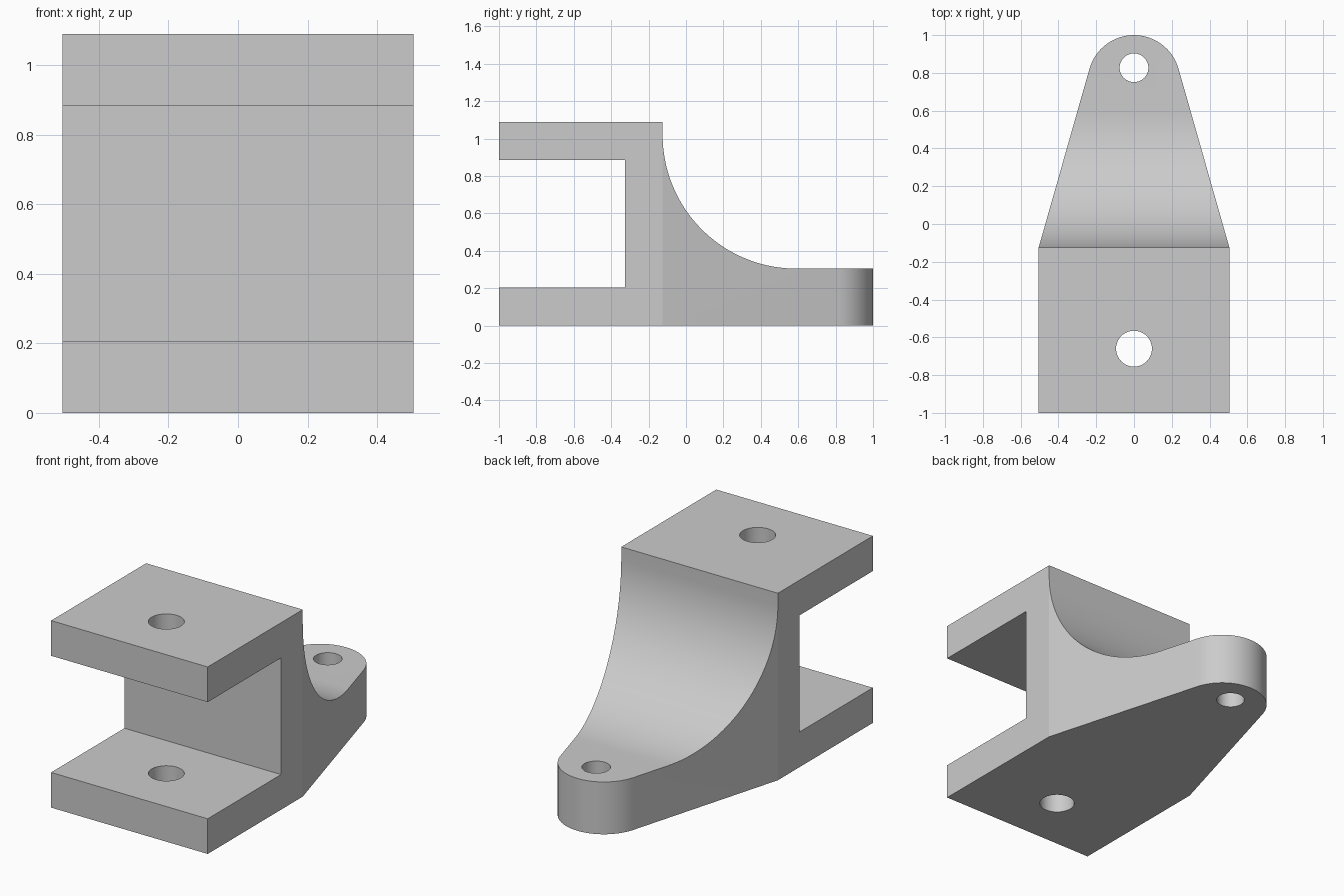
import bpy, bmesh
from math import sin, cos, pi, radians, atan2
from mathutils import Vector

cube = bpy.data.objects.get("Cube")
if cube:
    bpy.data.objects.remove(cube, do_unlink=True)

HALF_W, BACK_Y = 0.505, -0.125        # half width, rear face of the upright
HEIGHT, PLATE, FOOT = 1.09, 0.205, 0.305


def arc(cx, cy, r, start, end, n):
    """Points along an arc, angles in radians."""
    angles = [start + (end - start) * i / n for i in range(n + 1)]
    return [(cx + r * cos(a), cy + r * sin(a)) for a in angles]


def prism(name, points, offset, sweep):
    """Closed outline (as 3D points) swept along a vector."""
    bm = bmesh.new()
    face = bm.faces.new([bm.verts.new(Vector(p) + Vector(offset)) for p in points])
    ext = bmesh.ops.extrude_face_region(bm, geom=[face])
    moved = [g for g in ext["geom"] if isinstance(g, bmesh.types.BMVert)]
    bmesh.ops.translate(bm, verts=moved, vec=sweep)
    bmesh.ops.recalc_face_normals(bm, faces=bm.faces)
    mesh = bpy.data.meshes.new(name)
    bm.to_mesh(mesh)
    bm.free()
    obj = bpy.data.objects.new(name, mesh)
    bpy.context.collection.objects.link(obj)
    return obj


def combine(target, cutter, operation):
    """Apply a boolean and remove the helper."""
    bpy.context.view_layer.objects.active = target
    mod = target.modifiers.new("cut", "BOOLEAN")
    mod.operation, mod.solver, mod.object = operation, "EXACT", cutter
    bpy.ops.object.modifier_apply(modifier=mod.name)
    bpy.data.objects.remove(cutter, do_unlink=True)


# Side profile: forked front, upright and concave sweep down to the foot
R = 0.715
sweep = arc(BACK_Y + R, FOOT + R, R, pi, 1.5 * pi, 48)
profile = [(-1, 0), (-1, PLATE), (-0.325, PLATE), (-0.325, HEIGHT - PLATE),
           (-1, HEIGHT - PLATE), (-1, HEIGHT), (BACK_Y, HEIGHT)]
profile += sweep + [(1.1, FOOT), (1.1, 0)]
bracket = prism("bracket", [(0, y, z) for y, z in profile], (-0.6, 0, 0), (1.2, 0, 0))

# Plan outline: square front tapering to a rounded tongue
r = 0.245
tilt = radians(15.8)
tongue = arc(0, 1 - r, r, tilt, pi - tilt, 32)
plan = [(-HALF_W, -1.1), (HALF_W, -1.1), (HALF_W, BACK_Y)] + tongue + [(-HALF_W, BACK_Y)]
outline = prism("outline", [(x, y, 0) for x, y in plan], (0, 0, -0.1), (0, 0, 1.4))
combine(bracket, outline, "INTERSECT")

# Bolt holes through both plates and through the tongue
for y, radius in ((-0.66, 0.095), (0.827, 0.076)):
    ring = arc(0, y, radius, 0, 2 * pi, 48)[:-1]
    hole = prism("hole", [(px, py, 0) for px, py in ring], (0, 0, -0.1), (0, 0, 1.4))
    combine(bracket, hole, "DIFFERENCE")

# Single grey finish
grey = bpy.data.materials.new("plain grey")
grey.use_nodes = True
colour = (0.6, 0.6, 0.6, 1)
grey.diffuse_color = colour
grey.node_tree.nodes["Principled BSDF"].inputs["Base Color"].default_value = colour
bracket.data.materials.clear()
bracket.data.materials.append(grey)

# Smooth curves, crisp corners
bpy.ops.object.select_all(action="DESELECT")
bracket.select_set(True)
bpy.context.view_layer.objects.active = bracket
bpy.ops.object.shade_smooth_by_angle(angle=radians(12))
